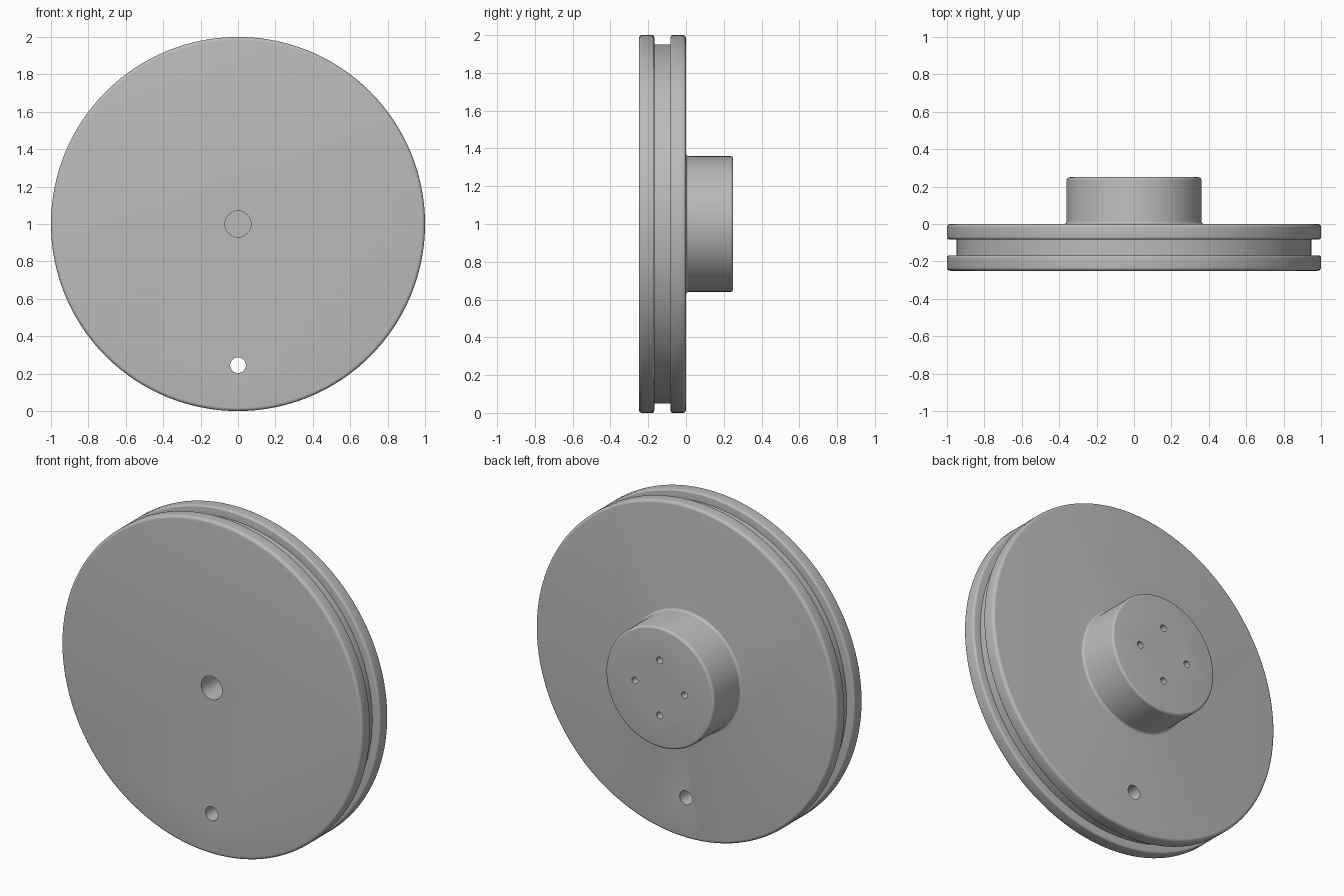
import bpy
import bmesh
import math
from mathutils import Vector, Matrix

cube = bpy.data.objects.get("Cube")
if cube:
    bpy.data.objects.remove(cube, do_unlink=True)

AXIS_Z = 1.0
STEPS = 128

grey = bpy.data.materials.new("plain grey")
grey.use_nodes = True
colour = (0.5, 0.5, 0.5, 1)
grey.diffuse_color = colour
grey.node_tree.nodes["Principled BSDF"].inputs["Base Color"].default_value = colour


def rounded(corners, segments=5):
    """Replace each (radius, y, fillet) corner with a quarter arc."""
    points = []
    for i, (r, y, f) in enumerate(corners):
        p = Vector((r, y))
        if f == 0:
            points.append(p)
            continue
        a = (Vector(corners[i - 1][:2]) - p).normalized() * f
        b = (Vector(corners[i + 1][:2]) - p).normalized() * f
        for k in range(segments + 1):
            t = k / segments * math.pi / 2
            points.append(p + a * (1 - math.sin(t)) + b * (1 - math.cos(t)))
    return points


def lathe(name, profile):
    """Turn a profile, closed on the axis at both ends, around the y axis."""
    bm = bmesh.new()
    verts = [bm.verts.new((r, y, 0)) for r, y in profile]
    edges = [bm.edges.new(pair) for pair in zip(verts, verts[1:])]
    bmesh.ops.spin(bm, geom=verts + edges, cent=(0, 0, 0), axis=(0, 1, 0),
                   angle=math.tau, steps=STEPS, use_merge=True)
    bmesh.ops.remove_doubles(bm, verts=bm.verts, dist=1e-5)
    bmesh.ops.recalc_face_normals(bm, faces=bm.faces)
    # Flat end caps become single polygons
    bmesh.ops.dissolve_limit(bm, angle_limit=0.001, verts=bm.verts, edges=bm.edges)
    mesh = bpy.data.meshes.new(name)
    bm.to_mesh(mesh)
    bm.free()
    mesh.materials.append(grey)
    obj = bpy.data.objects.new(name, mesh)
    obj.location.z = AXIS_Z
    bpy.context.collection.objects.link(obj)
    return obj


# Grooved disc with a filleted hub on the back
wheel = lathe("grooved_wheel_with_hub", rounded([
    (0, -0.25, 0), (1, -0.25, 0.018), (1, -0.168, 0.012),
    (0.95, -0.168, 0), (0.95, -0.082, 0),
    (1, -0.082, 0.012), (1, 0, 0.018),
    (0.36, 0, 0.015), (0.36, 0.25, 0.015), (0, 0.25, 0)]))

# Holes as x, z, radius, front y, back y
holes = [(0, 0, 0.07, -0.4, 0.0),
         (0, -0.755, 0.042, -0.4, 0.2)]
for k in range(4):
    turn = k * math.pi / 2
    holes.append((0.165 * math.cos(turn), 0.165 * math.sin(turn), 0.02, 0.12, 0.4))

bm = bmesh.new()
for x, z, radius, front, back in holes:
    place = Matrix.Translation((x, (front + back) / 2, z + AXIS_Z))
    bmesh.ops.create_cone(bm, cap_ends=True, segments=40, radius1=radius, radius2=radius,
                          depth=back - front,
                          matrix=place @ Matrix.Rotation(math.pi / 2, 4, "X"))
cutter_mesh = bpy.data.meshes.new("hole_cutters")
bm.to_mesh(cutter_mesh)
bm.free()
cutter_mesh.materials.append(grey)
cutters = bpy.data.objects.new("hole_cutters", cutter_mesh)
bpy.context.collection.objects.link(cutters)
cutters.hide_render = True

# Cut the axle bore, the through hole and the four screw holes
cut = wheel.modifiers.new("holes", "BOOLEAN")
cut.operation = "DIFFERENCE"
cut.solver = "EXACT"
cut.object = cutters
bpy.ops.object.select_all(action="DESELECT")
wheel.select_set(True)
bpy.context.view_layer.objects.active = wheel
bpy.ops.object.modifier_apply(modifier=cut.name)
bpy.data.objects.remove(cutters, do_unlink=True)
bpy.ops.object.shade_smooth_by_angle(angle=math.radians(35))
